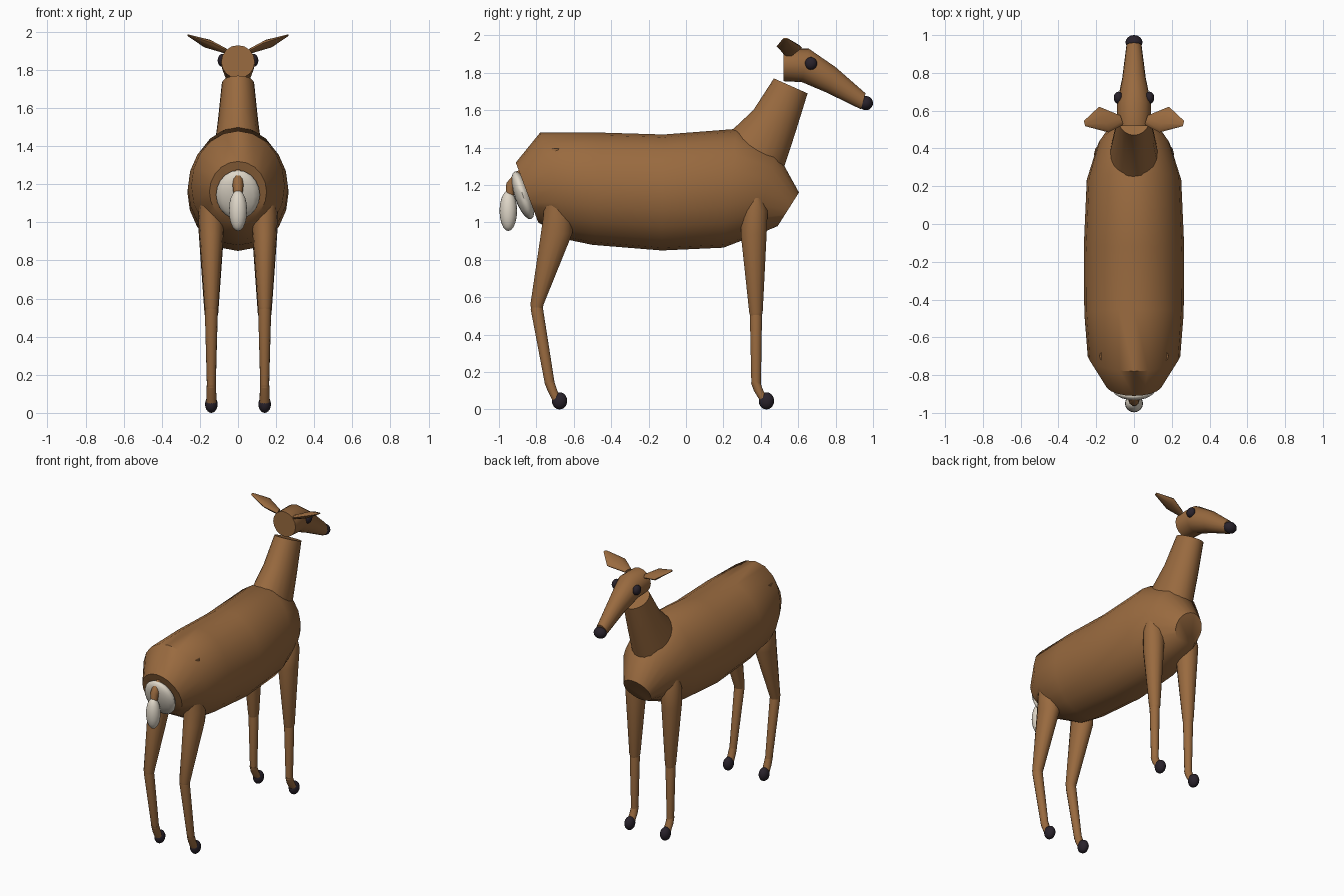
import bpy, bmesh, math
from mathutils import Vector, Matrix


def material(name, rgb):
    m = bpy.data.materials.new(name)
    m.diffuse_color = (*rgb, 1)
    return m


BROWN = material("brown coat", (0.32, 0.145, 0.05))
CREAM = material("cream fur", (0.74, 0.68, 0.58))
DARK = material("dark horn", (0.022, 0.016, 0.024))


def finish(name, bm, mat):
    bmesh.ops.recalc_face_normals(bm, faces=bm.faces[:])
    for f in bm.faces:
        f.smooth = True
    for e in bm.edges:
        e.smooth = e.calc_face_angle(0) < math.radians(50)
    me = bpy.data.meshes.new(name)
    bm.to_mesh(me)
    bm.free()
    me.materials.append(mat)
    ob = bpy.data.objects.new(name, me)
    bpy.context.collection.objects.link(ob)
    return ob


def loft(name, rings, mat, n=16):
    """Skin elliptical rings given as (centre, half axis a, half axis b)."""
    bm = bmesh.new()
    loops = []
    for c, a, b in rings:
        c, a, b = Vector(c), Vector(a), Vector(b)
        angles = [2 * math.pi * i / n for i in range(n)]
        loops.append([bm.verts.new(c + a * math.cos(t) + b * math.sin(t)) for t in angles])
    for p, q in zip(loops, loops[1:]):
        for i in range(n):
            j = (i + 1) % n
            bm.faces.new((p[i], p[j], q[j], q[i]))
    bm.faces.new(loops[0])
    bm.faces.new(loops[-1])
    return finish(name, bm, mat)


def profile(name, rows, mat, n=20):
    """Loft on the centre plane from rows (top y, top z, bottom y, bottom z, half width)."""
    rings = []
    for ty, tz, by, bz, w in rows:
        rings.append(((0, (ty + by) / 2, (tz + bz) / 2), (w, 0, 0),
                      (0, (ty - by) / 2, (tz - bz) / 2)))
    return loft(name, rings, mat, n)


def limb(name, x, rows, mat=BROWN, n=14):
    """Tapered limb from horizontal rings (y, z, half width, half depth)."""
    return loft(name, [((x, y, z), (w, 0, 0), (0, d, 0)) for y, z, w, d in rows], mat, n)


def ball(name, centre, size, mat, tilt=0):
    bm = bmesh.new()
    m = (Matrix.Translation(centre) @ Matrix.Rotation(tilt, 4, 'X')
         @ Matrix.Diagonal((*size, 1)))
    bmesh.ops.create_uvsphere(bm, u_segments=16, v_segments=10, radius=1, matrix=m)
    return finish(name, bm, mat)


# Torso, neck and head
profile("body", [
    (-0.91, 1.32, -0.79, 1.00, 0.15),
    (-0.78, 1.48, -0.62, 0.905, 0.245),
    (-0.45, 1.48, -0.50, 0.88, 0.263),
    (-0.12, 1.47, -0.13, 0.85, 0.266),
    (0.27, 1.50, 0.20, 0.865, 0.25),
    (0.48, 1.385, 0.37, 0.93, 0.19),
    (0.604, 1.16, 0.49, 0.98, 0.10)], BROWN)
profile("neck", [
    (0.20, 1.45, 0.48, 1.16, 0.135),
    (0.36, 1.60, 0.585, 1.48, 0.105),
    (0.47, 1.77, 0.65, 1.69, 0.085)], BROWN)
profile("head", [
    (0.52, 1.93, 0.52, 1.755, 0.088),
    (0.655, 1.93, 0.62, 1.75, 0.09),
    (0.80, 1.83, 0.75, 1.695, 0.062),
    (0.96, 1.69, 0.935, 1.605, 0.04)], BROWN, 16)
ball("nose", (0, 0.962, 1.638), (0.045, 0.038, 0.038), DARK)

# Rump patch and tail
ball("rump_patch", (0, -0.872, 1.145), (0.115, 0.045, 0.135), CREAM, 0.33)
profile("tail_base", [
    (-0.86, 1.29, -0.86, 1.21, 0.025),
    (-0.91, 1.275, -0.89, 1.19, 0.03),
    (-0.962, 1.21, -0.915, 1.17, 0.028),
    (-0.965, 1.12, -0.925, 1.12, 0.02)], BROWN, 10)
ball("tail_tip", (0, -0.95, 1.062), (0.048, 0.047, 0.108), CREAM)

# Paired parts
for s, side in ((-1, "left"), (1, "right")):
    ball(f"{side}_eye", (s * 0.082, 0.668, 1.85), (0.025, 0.033, 0.034), DARK)
    loft(f"{side}_ear", [
        ((s * 0.065, 0.55, 1.90), (s * 0.008, 0.025, 0), (0, 0.004, 0.014)),
        ((s * 0.160, 0.553, 1.938), (s * 0.025, 0.068, -0.004), (s * -0.006, 0, 0.02)),
        ((s * 0.262, 0.532, 1.982), (s * 0.003, 0.014, 0), (0, 0, 0.005))], BROWN, 10)

    # Front leg
    x = s * 0.14
    limb(f"{side}_front_upper_leg", x, [
        (0.37, 1.17, 0.055, 0.035), (0.368, 1.06, 0.072, 0.070),
        (0.362, 0.94, 0.066, 0.071), (0.374, 0.52, 0.036, 0.037),
        (0.374, 0.485, 0.026, 0.028)])
    limb(f"{side}_front_lower_leg", x, [
        (0.374, 0.53, 0.028, 0.028), (0.374, 0.495, 0.033, 0.033),
        (0.375, 0.13, 0.023, 0.026)])
    limb(f"{side}_front_pastern", x, [
        (0.372, 0.145, 0.024, 0.026), (0.388, 0.10, 0.026, 0.026),
        (0.425, 0.04, 0.026, 0.026)])
    ball(f"{side}_front_hoof", (x, 0.43, 0.046), (0.033, 0.041, 0.046), DARK)

    # Hind leg
    limb(f"{side}_hind_upper_leg", x, [
        (-0.70, 1.395, 0.042, 0.035), (-0.685, 1.03, 0.068, 0.080),
        (-0.692, 0.94, 0.064, 0.086), (-0.797, 0.56, 0.036, 0.036),
        (-0.797, 0.525, 0.028, 0.028)])
    limb(f"{side}_hind_lower_leg", x, [
        (-0.80, 0.57, 0.028, 0.028), (-0.797, 0.535, 0.034, 0.034),
        (-0.727, 0.13, 0.023, 0.027)])
    limb(f"{side}_hind_pastern", x, [
        (-0.73, 0.145, 0.024, 0.028), (-0.714, 0.10, 0.026, 0.027),
        (-0.685, 0.04, 0.026, 0.026)])
    ball(f"{side}_hind_hoof", (x, -0.676, 0.046), (0.033, 0.041, 0.046), DARK)
